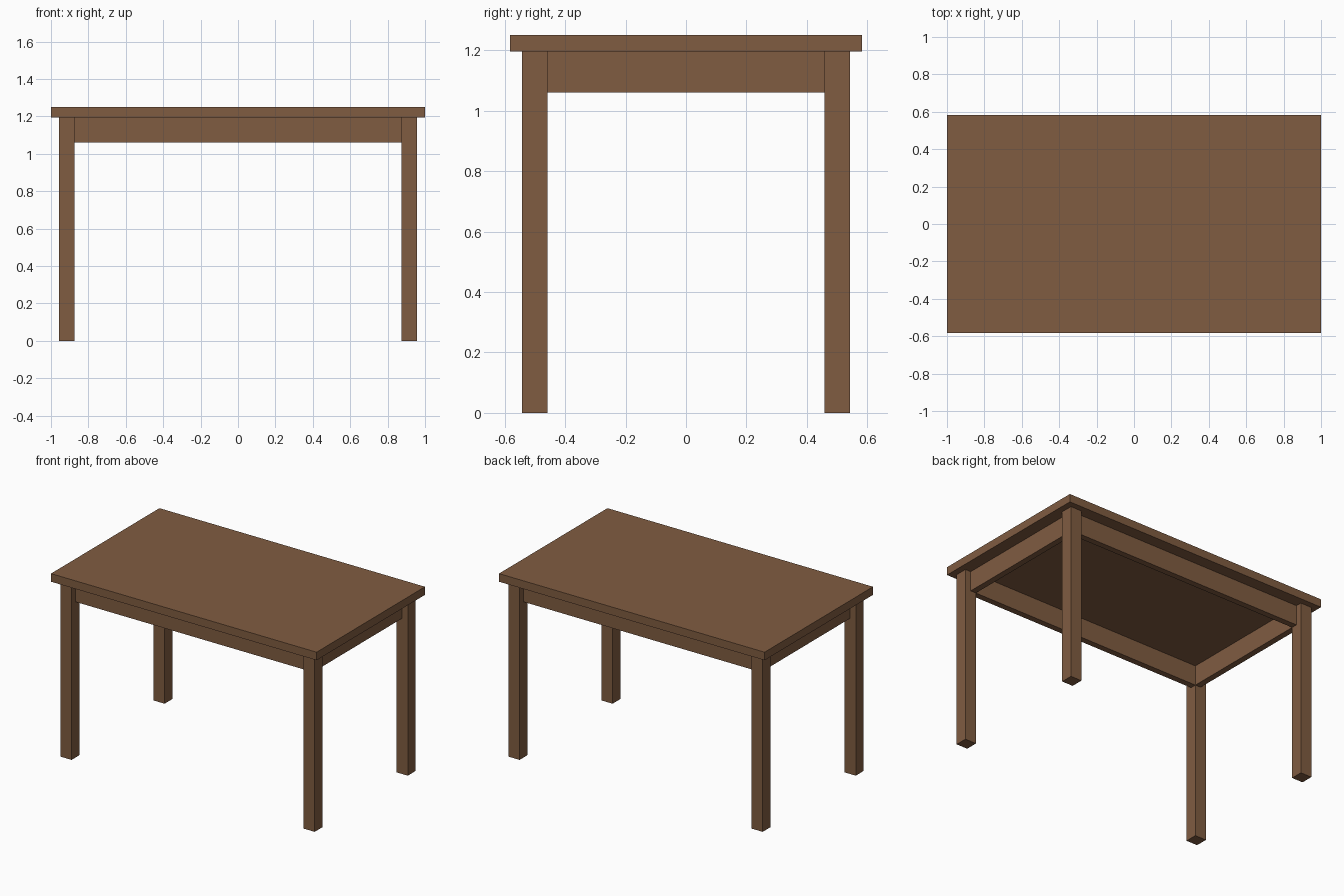
import bpy

cube = bpy.data.objects.get("Cube")
if cube:
    bpy.data.objects.remove(cube, do_unlink=True)

# Single wood colour
wood = bpy.data.materials.new("brown wood")
wood.use_nodes = True
color = (0.216, 0.107, 0.053, 1)
wood.diffuse_color = color
wood.node_tree.nodes["Principled BSDF"].inputs["Base Color"].default_value = color


def box(name, low, high):
    """Add a box spanning two opposite corners."""
    center = [(a + b) / 2 for a, b in zip(low, high)]
    bpy.ops.mesh.primitive_cube_add(size=1, location=center)
    obj = bpy.context.object
    obj.name = name
    obj.scale = [b - a for a, b in zip(low, high)]
    bpy.ops.object.transform_apply(location=False, rotation=False, scale=True)
    obj.data.materials.append(wood)
    return obj


TOP_X, TOP_Y, HEIGHT = 1.0, 0.583, 1.25
UNDER = 1.195           # underside of the top
APRON_LOW = 1.06
LEG = 0.083             # leg thickness
LEG_X, LEG_Y = 0.957, 0.542   # outer faces of the legs
IN_X, IN_Y = LEG_X - LEG, LEG_Y - LEG
APRON = LEG / 2         # apron thickness, flush with inner leg faces

# Table top
box("table_top", (-TOP_X, -TOP_Y, UNDER), (TOP_X, TOP_Y, HEIGHT))

# Legs
for side, sx in (("right", -1), ("left", 1)):
    for end, sy in (("front", -1), ("back", 1)):
        cx, cy = sx * (LEG_X - LEG / 2), sy * (LEG_Y - LEG / 2)
        box(f"{end}_{side}_leg", (cx - LEG / 2, cy - LEG / 2, 0),
            (cx + LEG / 2, cy + LEG / 2, UNDER))

# Long aprons between the legs
for name, s in (("front_apron", -1), ("back_apron", 1)):
    y = s * (IN_Y + APRON / 2)
    box(name, (-IN_X, y - APRON / 2, APRON_LOW), (IN_X, y + APRON / 2, UNDER))

# Short aprons between the legs
for name, s in (("right_apron", -1), ("left_apron", 1)):
    x = s * (IN_X + APRON / 2)
    box(name, (x - APRON / 2, -IN_Y, APRON_LOW), (x + APRON / 2, IN_Y, UNDER))
